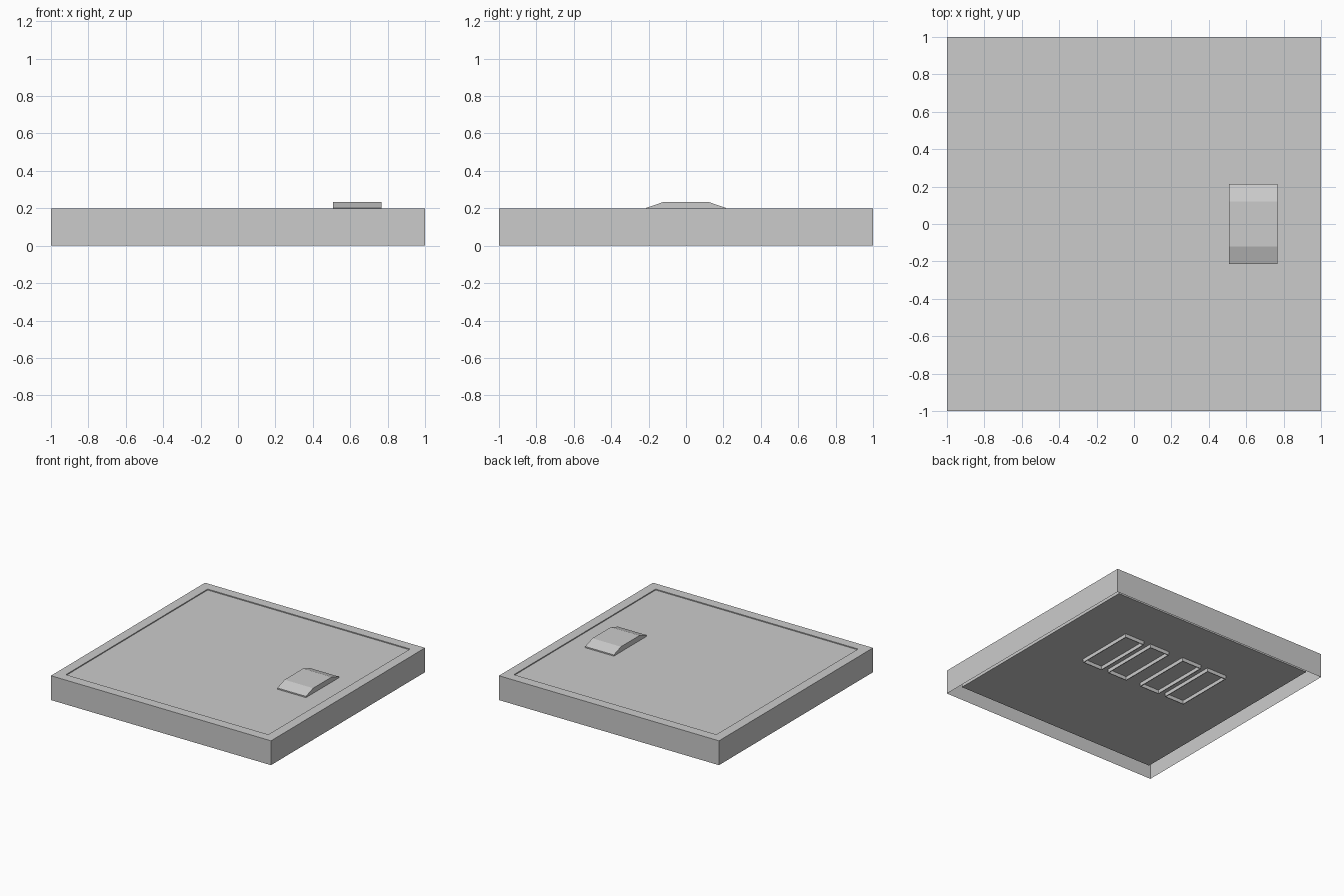
import bpy, bmesh

if "Cube" in bpy.data.objects:
    bpy.data.objects.remove(bpy.data.objects["Cube"])


def make_object(name, bm):
    mesh = bpy.data.meshes.new(name)
    bm.to_mesh(mesh)
    bm.free()
    obj = bpy.data.objects.new(name, mesh)
    bpy.context.collection.objects.link(obj)
    return obj


def ring(bm, half_x, half_y, z, cx=0, cy=0):
    corners = [(-1, -1), (1, -1), (1, 1), (-1, 1)]
    return [bm.verts.new((cx + sx * half_x, cy + sy * half_y, z)) for sx, sy in corners]


def bridge(bm, a, b):
    for i in range(4):
        j = (i + 1) % 4
        bm.faces.new((a[i], a[j], b[j], b[i]))


# Thin outer skirt with a flat top rim
bm = bmesh.new()
loops = [ring(bm, h, h, z) for h, z in [(1, 0), (1, 0.2), (0.92, 0.2), (0.92, 0.192)]]
for lower, upper in zip(loops, loops[1:]):
    bridge(bm, lower, upper)
make_object("outer_frame", bm)

# Inset slab, top just below the rim, bottom hanging inside the skirt
SLAB_BOTTOM = 0.05
bm = bmesh.new()
low = ring(bm, 0.92, 0.92, SLAB_BOTTOM)
high = ring(bm, 0.92, 0.92, 0.192)
bridge(bm, low, high)
bm.faces.new(high)
bm.faces.new(low[::-1])
make_object("inset_slab", bm)

# Bevelled grip: profile in y and z, extruded along x
profile = [(-0.213, 0.19), (0.213, 0.19), (0.213, 0.202),
           (0.12, 0.234), (-0.12, 0.234), (-0.213, 0.202)]
bm = bmesh.new()
face = bm.faces.new([bm.verts.new((0.507, y, z)) for y, z in profile])
extruded = bmesh.ops.extrude_face_region(bm, geom=[face])["geom"]
bmesh.ops.translate(bm, vec=(0.26, 0, 0),
                    verts=[v for v in extruded if isinstance(v, bmesh.types.BMVert)])
bmesh.ops.recalc_face_normals(bm, faces=bm.faces[:])
make_object("grip", bm)

# Four thin rectangular ribs hanging from the slab
for i, x in enumerate([0.402, 0.158, -0.158, -0.402]):
    bm = bmesh.new()
    hx, hy, t, y = 0.091, 0.25, 0.006, 0.24
    parts = [ring(bm, hx - d, hy - d, SLAB_BOTTOM - h, x, y) for d, h in
             [(0, 0), (0, 0.03), (t, 0.03), (t, 0)]]
    for a, b in zip(parts, parts[1:] + parts[:1]):
        bridge(bm, a, b)
    bmesh.ops.recalc_face_normals(bm, faces=bm.faces[:])
    make_object(f"underside_rib_{i + 1}", bm)
